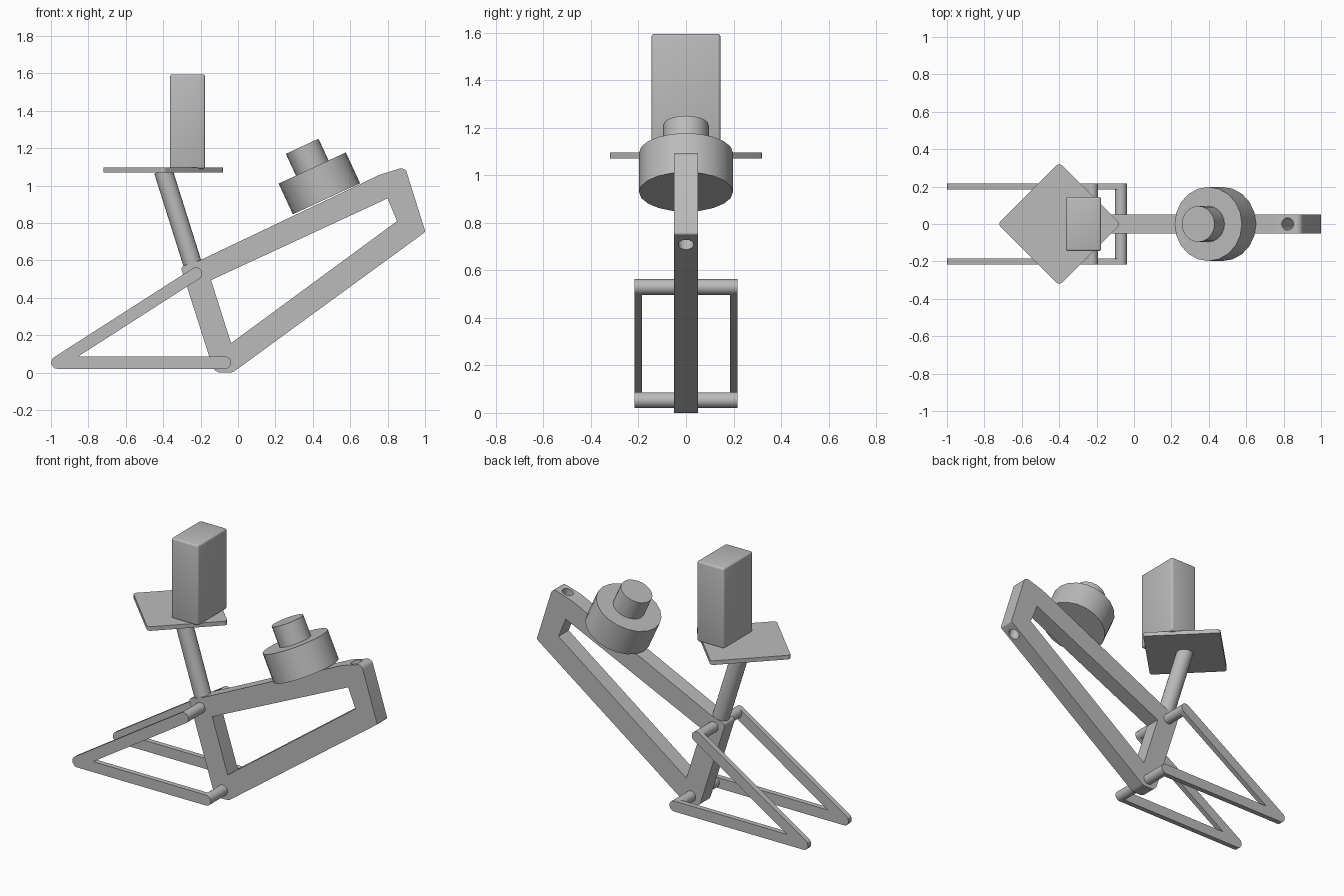
import bpy, bmesh, math
from mathutils import Vector, Matrix

cube = bpy.data.objects.get("Cube")
if cube:
    bpy.data.objects.remove(cube, do_unlink=True)

grey = bpy.data.materials.new("plain grey")
grey.use_nodes = True
grey.diffuse_color = (0.5, 0.5, 0.5, 1)
grey.node_tree.nodes["Principled BSDF"].inputs["Base Color"].default_value = (0.5, 0.5, 0.5, 1)


def add(name, bm):
    bmesh.ops.remove_doubles(bm, verts=bm.verts, dist=0.0005)
    bmesh.ops.recalc_face_normals(bm, faces=bm.faces)
    mesh = bpy.data.meshes.new(name)
    bm.to_mesh(mesh)
    bm.free()
    mesh.materials.append(grey)
    obj = bpy.data.objects.new(name, mesh)
    bpy.context.collection.objects.link(obj)
    return obj


def smooth(obj):
    bpy.ops.object.select_all(action="DESELECT")
    obj.select_set(True)
    bpy.context.view_layer.objects.active = obj
    bpy.ops.object.shade_smooth_by_angle(angle=math.radians(32))


def rounded(corners, steps=6):
    """Outline from (x, y, radius) corners, each filleted by its radius."""
    out = []
    for i, (x, y, r) in enumerate(corners):
        p = Vector((x, y))
        if r == 0:
            out.append(p)
            continue
        u = (Vector(corners[i - 1][:2]) - p).normalized()
        v = (Vector(corners[(i + 1) % len(corners)][:2]) - p).normalized()
        half = math.acos(max(-1, min(1, u.dot(v)))) / 2
        centre = p + (u + v).normalized() * r / math.sin(half)
        a = p + u * r / math.tan(half) - centre
        b = p + v * r / math.tan(half) - centre
        for k in range(steps + 1):
            out.append(centre + a.lerp(b, k / steps).normalized() * r)
    return out


def prism(name, outline, low, high, upright=False):
    """Extrude an outline along y, or along z when upright."""
    bm = bmesh.new()
    place = (lambda p, h: (p.x, p.y, h)) if upright else (lambda p, h: (p.x, h, p.y))
    face = bm.faces.new([bm.verts.new(place(p, low)) for p in outline])
    grown = bmesh.ops.extrude_face_region(bm, geom=[face])["geom"]
    shift = Vector((0, 0, high - low)) if upright else Vector((0, high - low, 0))
    bmesh.ops.translate(bm, vec=shift, verts=[g for g in grown if isinstance(g, bmesh.types.BMVert)])
    # the extruded region moves, so close the starting side again if it was removed
    if not face.is_valid:
        bmesh.ops.holes_fill(bm, edges=bm.edges)
    return add(name, bm)


def rod(name, start, end, radius, sides=24):
    start, end = Vector(start), Vector(end)
    axis = end - start
    bm = bmesh.new()
    bmesh.ops.create_cone(bm, cap_ends=True, segments=sides, radius1=radius, radius2=radius,
                          depth=axis.length,
                          matrix=Matrix.Translation((start + end) / 2)
                          @ axis.to_track_quat("Z", "Y").to_matrix().to_4x4())
    return add(name, bm)


def cut(obj, cutters):
    """Subtract the cutters, keep the result and drop the helpers."""
    for c in cutters:
        c.hide_render = True
        mod = obj.modifiers.new("cut", "BOOLEAN")
        mod.operation, mod.solver, mod.object = "DIFFERENCE", "EXACT", c
    deps = bpy.context.evaluated_depsgraph_get()
    mesh = bpy.data.meshes.new_from_object(obj.evaluated_get(deps))
    obj.modifiers.clear()
    obj.data = mesh
    for c in cutters:
        bpy.data.objects.remove(c, do_unlink=True)


# Main frame: flat outline with an open middle and a steering hole
frame = prism("main_frame", rounded([
    (-0.307, 0.567, 0.02), (-0.205, 0.60, 0), (0.757, 1.058, 0.1), (0.893, 1.10, 0.03),
    (1.002, 0.753, 0.01), (-0.03, 0.0, 0.05), (-0.126, 0.0, 0.05)]), -0.05, 0.05)
opening = prism("opening_cutter", rounded([
    (-0.144, 0.495, 0), (0.80, 0.932, 0), (0.85, 0.81, 0), (-0.037, 0.158, 0)]), -0.2, 0.2)
steering = rod("steering_cutter", (0.79, 0, 1.173), (0.97, 0, 0.618), 0.033)
cut(frame, [opening, steering])
smooth(frame)

# Rear forks: one bent bar per side, joined by two cross rods
R = 0.033
low, tip, top = Vector((-0.07, 0.054)), Vector((-0.967, 0.054)), Vector((-0.225, 0.53))
d = (top - tip).normalized()
n = Vector((-d.y, d.x))
reach = R * (1 + d.x) / d.y
fork = [(low.x + R, low.y - R), (low.x + R, low.y + R),
        (tip.x + reach, tip.y + R),
        tuple(top + (d - n) * R), tuple(top + (d + n) * R),
        (tip.x - reach, tip.y - R)]
fork = [(x, y, 0 if i == 2 else R * 0.999) for i, (x, y) in enumerate(fork)]
for side, y in (("left", 0.185), ("right", -0.217)):
    smooth(prism("rear_fork_" + side, rounded(fork), y, y + 0.032))
for name, p in (("lower_cross_rod", low), ("upper_cross_rod", top)):
    smooth(rod(name, (p.x, -0.216, p.y), (p.x, 0.216, p.y), R * 0.995))

# Seat post, diamond seat plate and upright block
smooth(rod("seat_post", (-0.227, 0, 0.53), (-0.40, 0, 1.08), 0.05))
h = 0.328
smooth(prism("seat_plate", rounded([
    (-0.40 - h, 0, 0.02), (-0.40, -h, 0.02), (-0.40 + h, 0, 0.02), (-0.40, h, 0.02)]),
    1.07, 1.096, upright=True))
bm = bmesh.new()
bmesh.ops.create_cube(bm, size=1)
bmesh.ops.scale(bm, vec=(0.188, 0.29, 0.505), verts=bm.verts)
bmesh.ops.translate(bm, vec=(-0.27, 0, 1.3425), verts=bm.verts)
bmesh.ops.bevel(bm, geom=bm.edges[:], offset=0.012, segments=3, profile=0.5, affect="EDGES")
smooth(add("upright_block", bm))

# Drum with a smaller cap, standing square on the top tube
base = Vector((0.473, 0, 0.93))
up = Vector((-0.42, 0, 0.907)).normalized()
smooth(rod("drum", base, base + up * 0.181, 0.198, 20))
smooth(rod("drum_cap", base + up * 0.17, base + up * 0.309, 0.096, 20))
